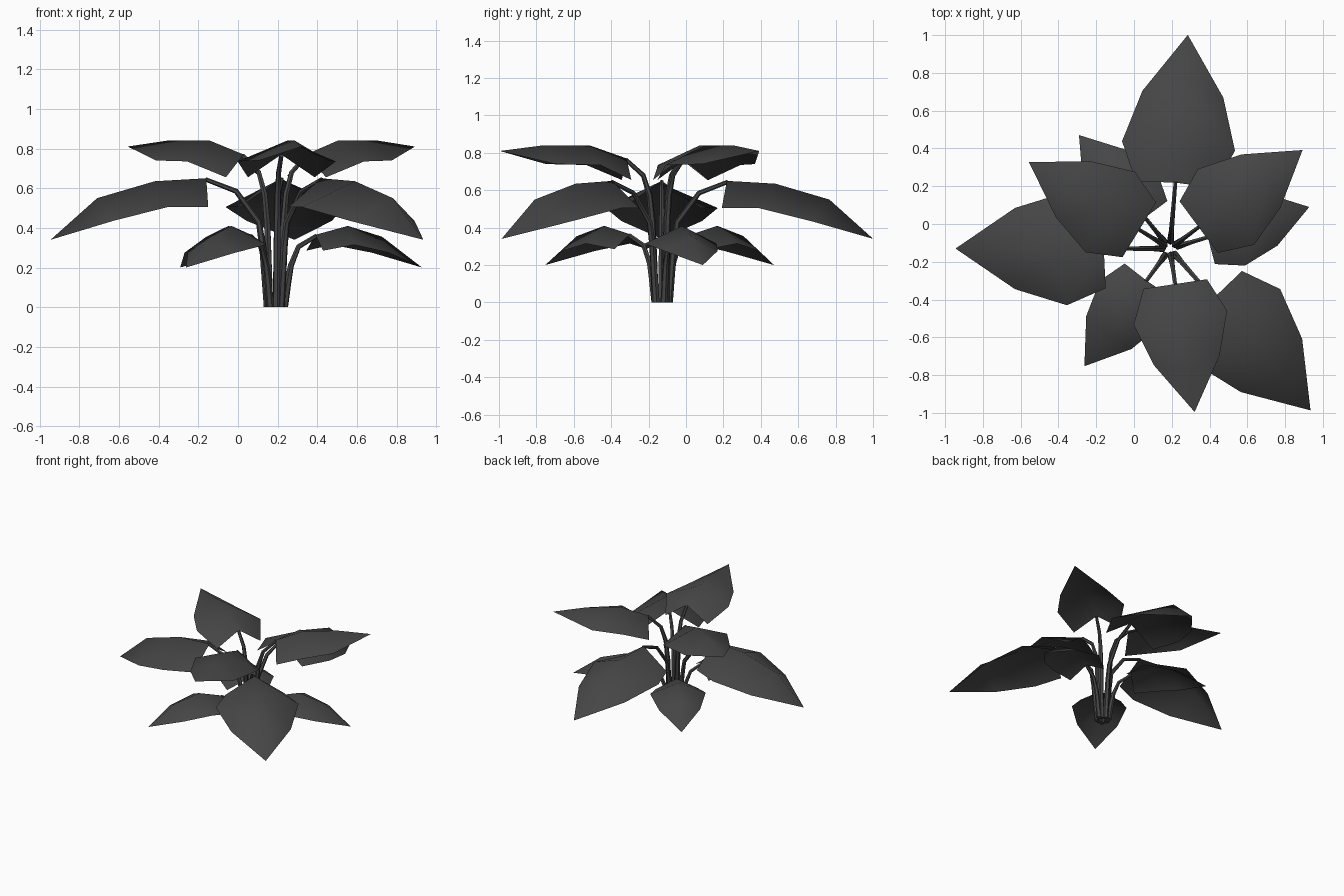
import bpy, bmesh, math
from mathutils import Vector, Matrix

if "Cube" in bpy.data.objects:
    bpy.data.objects.remove(bpy.data.objects["Cube"])

CENTRE = Vector((0.19, -0.13, 0))

mat = bpy.data.materials.new("dark_grey")
mat.diffuse_color = (0.06, 0.06, 0.06, 1)
mat.use_nodes = True
mat.node_tree.nodes["Principled BSDF"].inputs["Base Color"].default_value = mat.diffuse_color

# Each tier: midrib (r, z), leaf edge (r, half width, z), tip (r, z),
# stem path (r, z) and the compass angles of its leaves
TIERS = {
    "upper": dict(
        rib=[(0.19, 0.77), (0.39, 0.84), (0.64, 0.84)],
        edge=[(0.19, 0.17, 0.655), (0.37, 0.25, 0.735), (0.60, 0.175, 0.74)],
        tip=(0.875, 0.81),
        stem=[(0.035, 0), (0.05, 0.42), (0.065, 0.57), (0.10, 0.68), (0.195, 0.765)],
        angles=[36.6, 148.5, -81.4]),
    "middle": dict(
        rib=[(0.35, 0.65), (0.61, 0.635), (0.90, 0.55)],
        edge=[(0.34, 0.21, 0.505), (0.545, 0.30, 0.505), (0.82, 0.215, 0.435)],
        tip=(1.135, 0.34),
        stem=[(0.04, 0), (0.065, 0.30), (0.085, 0.43), (0.20, 0.585), (0.355, 0.645)],
        angles=[85.2, 180, -49]),
    "lower": dict(
        rib=[(0.21, 0.365), (0.38, 0.41), (0.56, 0.355)],
        edge=[(0.205, 0.147, 0.285), (0.355, 0.20, 0.315), (0.55, 0.148, 0.275)],
        tip=(0.77, 0.20),
        stem=[(0.045, 0), (0.065, 0.13), (0.08, 0.21), (0.12, 0.305), (0.215, 0.36)],
        angles=[16.6, 128.7, 234]),
}


def finish(name, bm, angle, smooth_limit):
    bmesh.ops.transform(bm, verts=bm.verts, matrix=Matrix.Translation(CENTRE)
                        @ Matrix.Rotation(math.radians(angle), 4, 'Z'))
    me = bpy.data.meshes.new(name)
    bm.to_mesh(me)
    bm.free()
    me.materials.append(mat)
    ob = bpy.data.objects.new(name, me)
    bpy.context.collection.objects.link(ob)
    bpy.context.view_layer.objects.active = ob
    ob.select_set(True)
    bpy.ops.object.shade_smooth_by_angle(angle=math.radians(smooth_limit))
    ob.select_set(False)


# Leaf blade folded along its midrib, built pointing along +x
def leaf(name, rib, edge, tip, angle):
    bm = bmesh.new()
    mid = [bm.verts.new((r, 0, z)) for r, z in rib]
    end = bm.verts.new((tip[0], 0, tip[1]))
    for side in (1, -1):
        rim = [bm.verts.new((r, side * w, z)) for r, w, z in edge]
        for i in range(len(rib) - 1):
            f = [mid[i], mid[i + 1], rim[i + 1], rim[i]]
            bm.faces.new(f if side > 0 else f[::-1])
        f = [mid[-1], end, rim[-1]]
        bm.faces.new(f if side > 0 else f[::-1])
    finish(name, bm, angle, 80)


# Six-sided tapered stem following its path in the xz plane
def stem(name, path, angle, sides=6):
    bm = bmesh.new()
    pts = [Vector((r, 0, z)) for r, z in path]
    rings = []
    for i, p in enumerate(pts):
        t = (pts[min(i + 1, len(pts) - 1)] - pts[max(i - 1, 0)]).normalized()
        if i == 0:
            t = Vector((0, 0, 1))
        across = Vector((0, 1, 0))
        out = across.cross(t)
        rad = 0.020 - 0.009 * i / (len(pts) - 1)
        rings.append([bm.verts.new(p + rad * (math.cos(a) * out + math.sin(a) * across))
                      for a in (math.tau * k / sides for k in range(sides))])
    for a, b in zip(rings, rings[1:]):
        for k in range(sides):
            n = (k + 1) % sides
            bm.faces.new((a[k], a[n], b[n], b[k]))
    bm.faces.new(rings[0][::-1])
    bm.faces.new(rings[-1])
    finish(name, bm, angle, 40)


for tier, d in TIERS.items():
    for n, ang in enumerate(d["angles"], 1):
        leaf(f"{tier}_leaf_{n}", d["rib"], d["edge"], d["tip"], ang)
        stem(f"{tier}_stem_{n}", d["stem"], ang)
